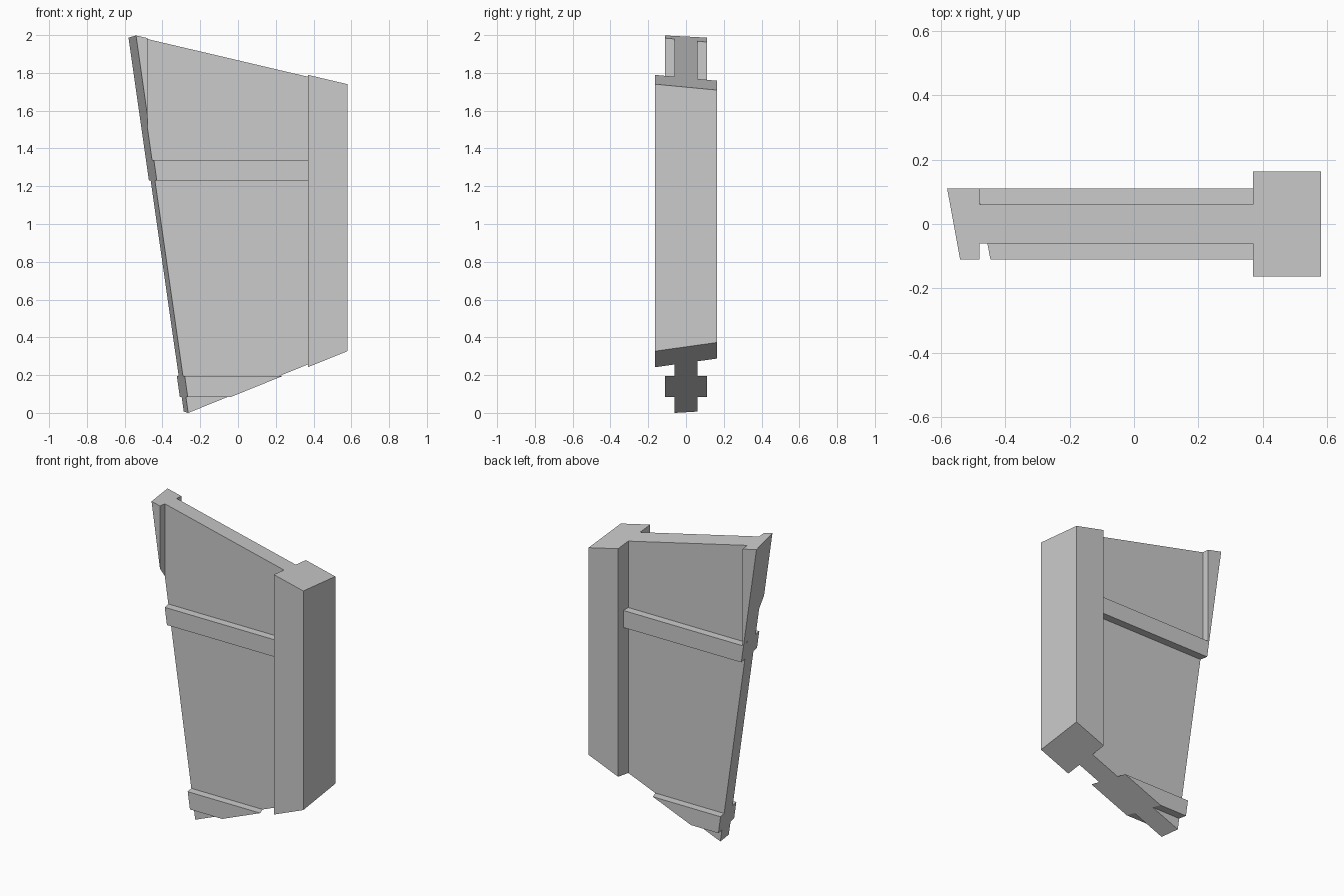
import bpy, bmesh
from mathutils import Vector

if "Cube" in bpy.data.objects:
    bpy.data.objects.remove(bpy.data.objects["Cube"])

# Outer sloping planes shared by all parts: point, outward normal
TOP = ((0.58, -0.163, 1.74), (0.235, 0.095, 1))
BOTTOM = ((0.58, -0.163, 0.327), (0.405, 0.14, -1))
LEFT = ((-0.54, -0.11, 2.0), (-1, -0.19, -0.143))


def clipped_box(name, x, y, z):
    """Box given by its ranges, trimmed by the three sloping planes."""
    bm = bmesh.new()
    bmesh.ops.create_cube(bm, size=1)
    for v in bm.verts:
        for i, (lo, hi) in enumerate((x, y, z)):
            v.co[i] = lo if v.co[i] < 0 else hi
    for point, normal in (TOP, BOTTOM, LEFT):
        geom = bm.verts[:] + bm.edges[:] + bm.faces[:]
        bmesh.ops.bisect_plane(bm, geom=geom, dist=1e-5, plane_co=Vector(point),
                               plane_no=Vector(normal).normalized(), clear_outer=True)
        bmesh.ops.holes_fill(bm, edges=[e for e in bm.edges if e.is_boundary], sides=0)
    bmesh.ops.recalc_face_normals(bm, faces=bm.faces[:])
    mesh = bpy.data.meshes.new(name)
    bm.to_mesh(mesh)
    bm.free()
    obj = bpy.data.objects.new(name, mesh)
    bpy.context.collection.objects.link(obj)
    return obj


# Thick post on the right and thin panel
clipped_box("post", (0.37, 0.58), (-0.163, 0.163), (-0.5, 2.5))
clipped_box("panel", (-0.9, 0.37), (-0.06, 0.06), (-0.5, 2.5))

# Raised trim on both faces of the panel
for side, y in (("front", (-0.11, -0.06)), ("back", (0.06, 0.11))):
    clipped_box(side + "_upper_rail", (-0.9, 0.37), y, (1.23, 1.34))
    clipped_box(side + "_lower_rail", (-0.9, 0.37), y, (0.085, 0.195))
    clipped_box(side + "_edge_strip", (-0.9, -0.48), y, (1.34, 2.5))
